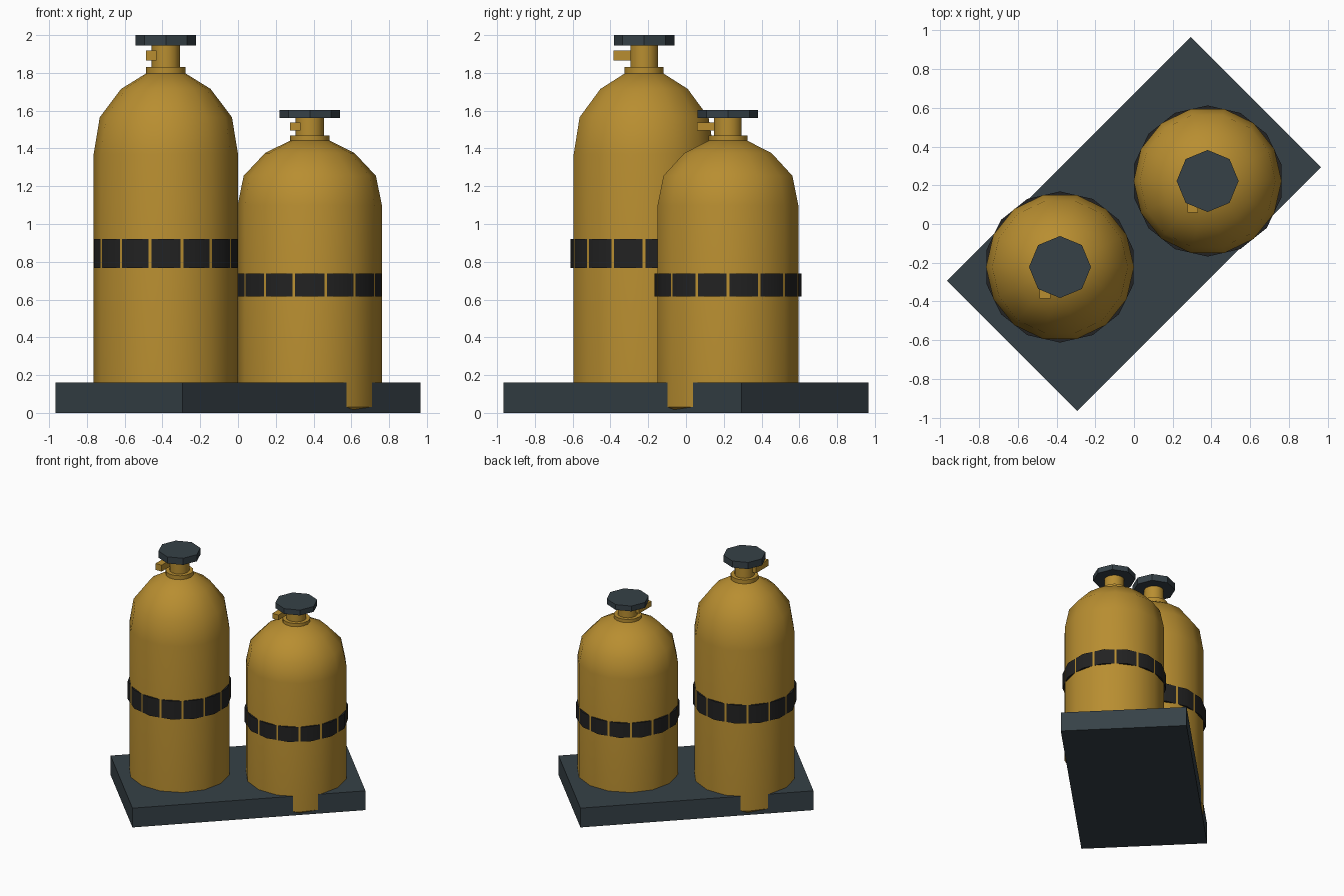
import bpy, bmesh
from math import cos, sin, pi, radians

cube = bpy.data.objects.get("Cube")
if cube:
    bpy.data.objects.remove(cube, do_unlink=True)


def material(name, rgb):
    m = bpy.data.materials.new(name)
    m.use_nodes = True
    m.diffuse_color = (*rgb, 1)
    bsdf = next(n for n in m.node_tree.nodes if n.type == 'BSDF_PRINCIPLED')
    bsdf.inputs["Base Color"].default_value = (*rgb, 1)
    return m


GOLD = material("mustard paint", (0.48, 0.27, 0.03))
SLATE = material("dark slate", (0.037, 0.053, 0.063))
BLACK = material("black rubber", (0.016, 0.016, 0.016))


def finish(bm, name, mat, smooth=False):
    bmesh.ops.recalc_face_normals(bm, faces=bm.faces)
    mesh = bpy.data.meshes.new(name)
    bm.to_mesh(mesh)
    bm.free()
    mesh.materials.append(mat)
    obj = bpy.data.objects.new(name, mesh)
    bpy.context.collection.objects.link(obj)
    if smooth:
        bpy.ops.object.select_all(action='DESELECT')
        obj.select_set(True)
        bpy.context.view_layer.objects.active = obj
        bpy.ops.object.shade_smooth_by_angle(angle=radians(35))
    return obj


def lathe(name, profile, sides, mat, turn=0.0, closed=False, smooth=True):
    """Revolve (radius, height) points; open profiles are capped at both ends."""
    bm = bmesh.new()
    rings = [[bm.verts.new((r * cos(2 * pi * (k + turn) / sides),
                            r * sin(2 * pi * (k + turn) / sides), z))
              for k in range(sides)] for r, z in profile]
    pairs = list(zip(rings, rings[1:]))
    if closed:
        pairs.append((rings[-1], rings[0]))
    else:
        bm.faces.new(rings[0])
        bm.faces.new(rings[-1])
    for a, b in pairs:
        for k in range(sides):
            n = (k + 1) % sides
            bm.faces.new((a[k], a[n], b[n], b[k]))
    return finish(bm, name, mat, smooth)


def box(name, low, high, mat):
    bm = bmesh.new()
    bmesh.ops.create_cube(bm, size=1)
    for v in bm.verts:
        v.co = [(a + b) / 2 + c * (b - a) for a, b, c in zip(low, high, v.co)]
    return finish(bm, name, mat)


def cylinder_set(prefix, x, y, height_scale):
    """One gas cylinder with strap, collar, neck, outlet and handwheel."""
    parts = [
        lathe(prefix + "_tank",
              [(0.35, 0.003), (0.382, 0.04), (0.382, 1.37), (0.35, 1.565),
               (0.237, 1.715), (0.1, 1.8)], 14, GOLD),
        # the strap is turned half a step so the tank ridges show through
        lathe(prefix + "_strap",
              [(0.36, 0.768), (0.39, 0.768), (0.39, 0.92), (0.36, 0.92)],
              14, BLACK, turn=0.5, closed=True),
        lathe(prefix + "_collar", [(0.105, 1.785), (0.105, 1.83)], 14, GOLD),
        lathe(prefix + "_neck", [(0.075, 1.82), (0.075, 1.95)], 14, GOLD),
        box(prefix + "_outlet", (-0.105, -0.163, 1.865), (-0.05, 0, 1.918), GOLD),
        lathe(prefix + "_handwheel", [(0.16, 1.945), (0.16, 2.0)], 8, SLATE,
              smooth=False),
    ]
    for p in parts:
        p.location = (x, y, 0)
        p.scale.z = height_scale


# base slab, set diagonally
base = box("base_slab", (-0.89, -0.475, 0), (0.89, 0.475, 0.16), SLATE)
base.rotation_euler.z = radians(45)

cylinder_set("tall", -0.382, -0.222, 1.0)
cylinder_set("short", 0.38, 0.222, 0.802)
